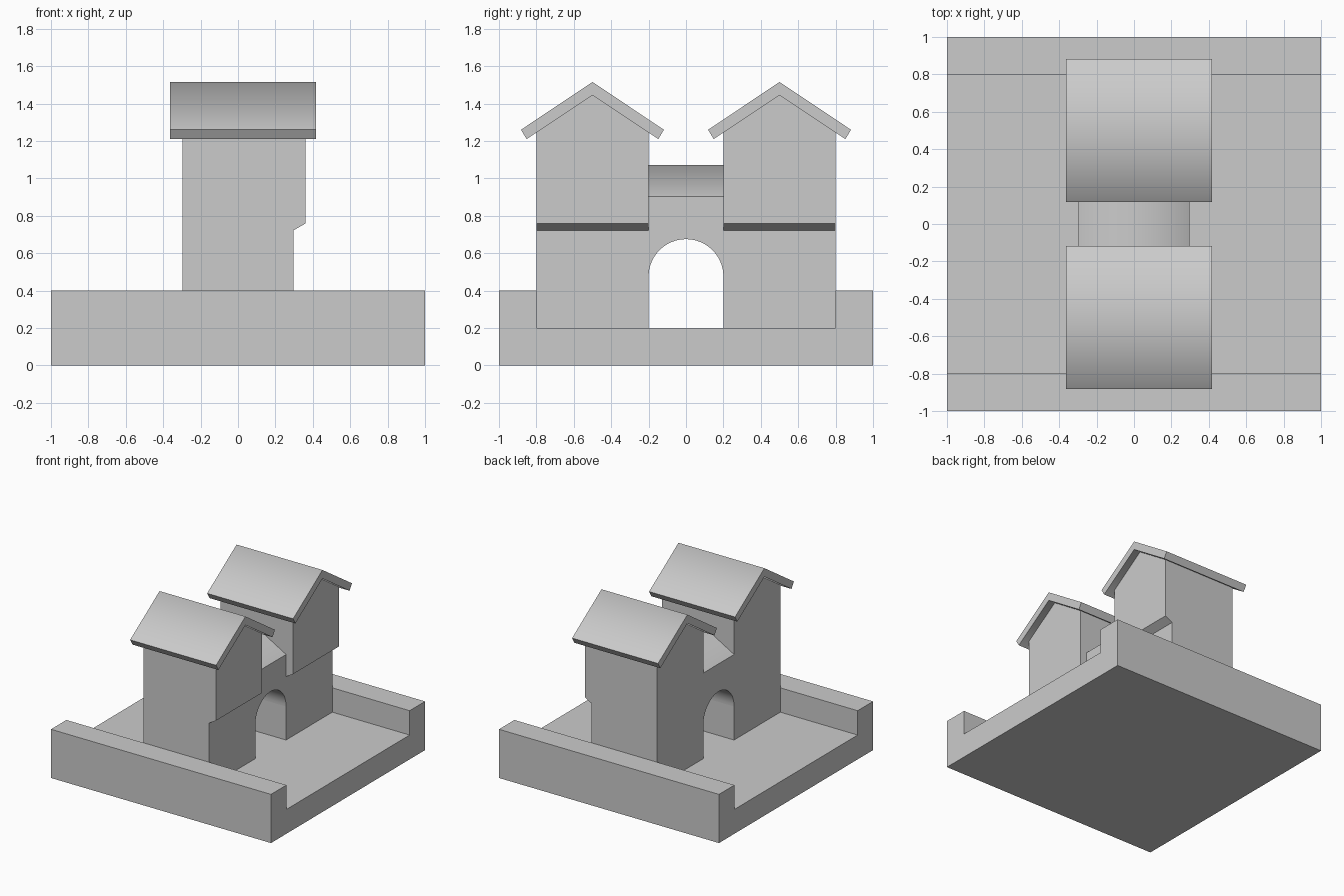
import bpy, bmesh
from math import pi, cos, sin

if "Cube" in bpy.data.objects:
    bpy.data.objects.remove(bpy.data.objects["Cube"])


def prism(profile, x0, x1, smooth=()):
    """Extrude a (y, z) profile along x; side faces listed in smooth are smooth shaded."""
    bm = bmesh.new()
    a = [bm.verts.new((x0, y, z)) for y, z in profile]
    b = [bm.verts.new((x1, y, z)) for y, z in profile]
    bm.faces.new(a)
    bm.faces.new(b[::-1])
    n = len(profile)
    for i in range(n):
        j = (i + 1) % n
        bm.faces.new((a[i], b[i], b[j], a[j])).smooth = i in smooth
    return bm


def slice_at(bm, co, no):
    bmesh.ops.bisect_plane(bm, geom=bm.verts[:] + bm.edges[:] + bm.faces[:],
                           plane_co=co, plane_no=no)


def finish(bm, name, mirror=False):
    bmesh.ops.recalc_face_normals(bm, faces=bm.faces)
    mesh = bpy.data.meshes.new(name)
    bm.to_mesh(mesh)
    bm.free()
    ob = bpy.data.objects.new(name, mesh)
    bpy.context.collection.objects.link(ob)
    if mirror:
        mod = ob.modifiers.new("mirror", 'MIRROR')
        mod.use_axis = (False, True, False)
        mod.use_mirror_merge = False
    return ob


W = 0.297  # half depth of the gatehouse walls

# Base slab with a raised curb along each side
finish(prism([(-1, 0), (1, 0), (1, 0.4), (0.8, 0.4), (0.8, 0.2),
              (-0.8, 0.2), (-0.8, 0.4), (-1, 0.4)], -1, 1), "base")

# Gabled towers, upper storey jutting out on the +x side
bm = prism([(0.2, 0.2), (0.8, 0.2), (0.8, 1.245), (0.5, 1.445), (0.2, 1.245)], -W, 0.36)
for z in (0.722, 0.758):
    slice_at(bm, (0, 0, z), (0, 0, 1))
for v in bm.verts:
    if v.co.x > 0 and v.co.z < 0.74:
        v.co.x = W
finish(bm, "tower", mirror=True)

# Tower roofs: bent slabs with softly shaded ridges
finish(prism([(0.118, 1.26), (0.5, 1.515), (0.882, 1.26),
              (0.852, 1.21), (0.5, 1.445), (0.148, 1.21)],
             -0.363, 0.418, smooth=(0, 1, 3, 4)), "tower_roof", mirror=True)

# Arched bridge between the towers, its top raised into a ridge
SEG = 32
arch = [(0.2 * cos(pi * i / SEG), 0.475 + 0.2 * sin(pi * i / SEG)) for i in range(SEG + 1)]
bm = prism(arch + [(-0.2, 0.903), (0.2, 0.903)], -W, W,
           smooth=set(range(SEG)) | {SEG + 1})
slice_at(bm, (0, 0, 0), (1, 0, 0))
for v in bm.verts:
    if abs(v.co.x) < 0.01 and v.co.z > 0.85:
        v.co.z = 1.072
finish(bm, "arch_bridge")
